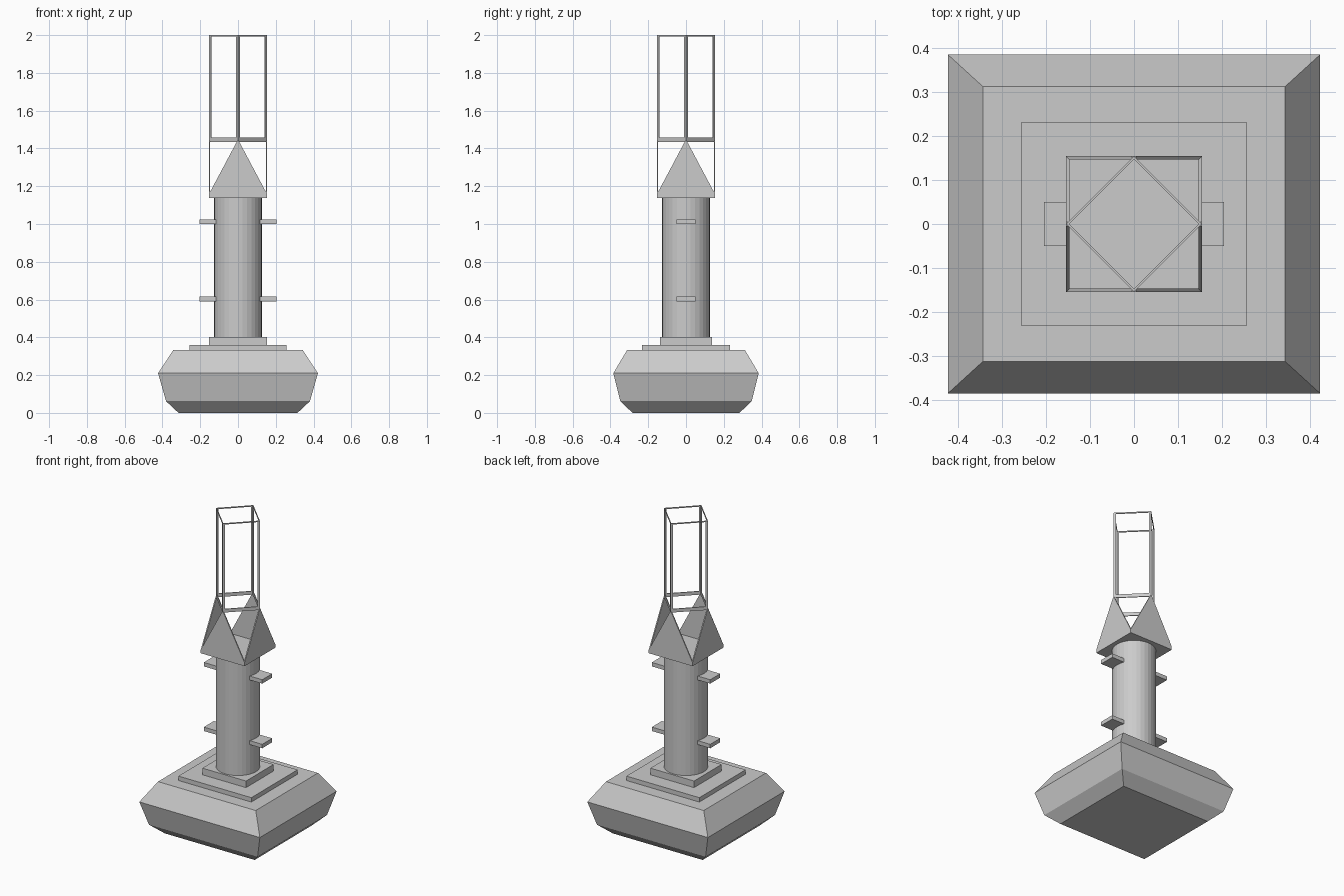
import bpy, bmesh
from math import pi
from mathutils import Matrix

if "Cube" in bpy.data.objects:
    bpy.data.objects.remove(bpy.data.objects["Cube"])


def loft(name, sections):
    """Solid through stacked rectangles given as (half_x, half_y, z)."""
    bm = bmesh.new()
    rings = [[bm.verts.new((sx * hx, sy * hy, z))
              for sx, sy in ((-1, -1), (1, -1), (1, 1), (-1, 1))]
             for hx, hy, z in sections]
    bm.faces.new(rings[0][::-1])
    bm.faces.new(rings[-1])
    for a, b in zip(rings, rings[1:]):
        for i in range(4):
            j = (i + 1) % 4
            bm.faces.new((a[i], a[j], b[j], b[i]))
    return finish(name, bm)


def plate(bm, outline, y0, y1, rot):
    """Extrude an x-z outline from y0 to y1, then turn it about z."""
    face = bm.faces.new([bm.verts.new((x, y0, z)) for x, z in outline])
    out = bmesh.ops.extrude_face_region(bm, geom=[face])
    back = [v for v in out["geom"] if isinstance(v, bmesh.types.BMVert)]
    bmesh.ops.translate(bm, verts=back, vec=(0, y1 - y0, 0))
    bmesh.ops.transform(bm, matrix=Matrix.Rotation(rot, 4, 'Z'),
                        verts=list(face.verts) + back)


def rect(x0, x1, z0, z1):
    return [(x0, z0), (x1, z0), (x1, z1), (x0, z1)]


def finish(name, bm):
    bmesh.ops.recalc_face_normals(bm, faces=bm.faces)
    mesh = bpy.data.meshes.new(name)
    bm.to_mesh(mesh)
    bm.free()
    ob = bpy.data.objects.new(name, mesh)
    bpy.context.collection.objects.link(ob)
    return ob


# Faceted foot and the two steps on it
loft("base", [(.315, .283, 0), (.381, .348, .062),
              (.423, .385, .21), (.343, .312, .332)])
loft("lower_step", [(.256, .232, .332), (.256, .232, .36)])
loft("upper_step", [(.153, .138, .36), (.153, .138, .402)])

# Round column
bpy.ops.mesh.primitive_cylinder_add(vertices=32, radius=.127, depth=.735,
                                    location=(0, 0, .402 + .735 / 2))
bpy.context.object.name = "column"

# Pegs on both sides of the column
for level, z in (("lower", .59), ("upper", 1.0)):
    for side, s in (("left", -1), ("right", 1)):
        peg = loft(f"{level}_{side}_peg", [(.045, .05, z), (.045, .05, z + .025)])
        peg.data.transform(Matrix.Translation((s * .16, 0, 0)))

# Crown: floor with four upright triangular plates
R, T = .154, .007
loft("crown_floor", [(R - T, R - T, 1.137), (R - T, R - T, 1.147)])
bm = bmesh.new()
for k in range(4):
    plate(bm, [(-R, 1.137), (R, 1.137), (R, 1.158), (.004, 1.44), (-.004, 1.44),
               (-R, 1.158)], -R, -R + T, k * pi / 2)
finish("crown_gables", bm)

# Tall open lantern frame standing on the gable tips, turned by 45 degrees
H, W = R / 2 ** .5, .014
bm = bmesh.new()
for k in range(4):
    rot = pi / 4 + k * pi / 2
    for outline in (rect(-H, H, 1.435, 1.457), rect(-H, H, 1.993, 2.0),
                    rect(-H, -H + W, 1.457, 1.993), rect(H - W, H, 1.457, 1.993)):
        plate(bm, outline, -H, -H + .005, rot)
finish("lantern_frame", bm)
